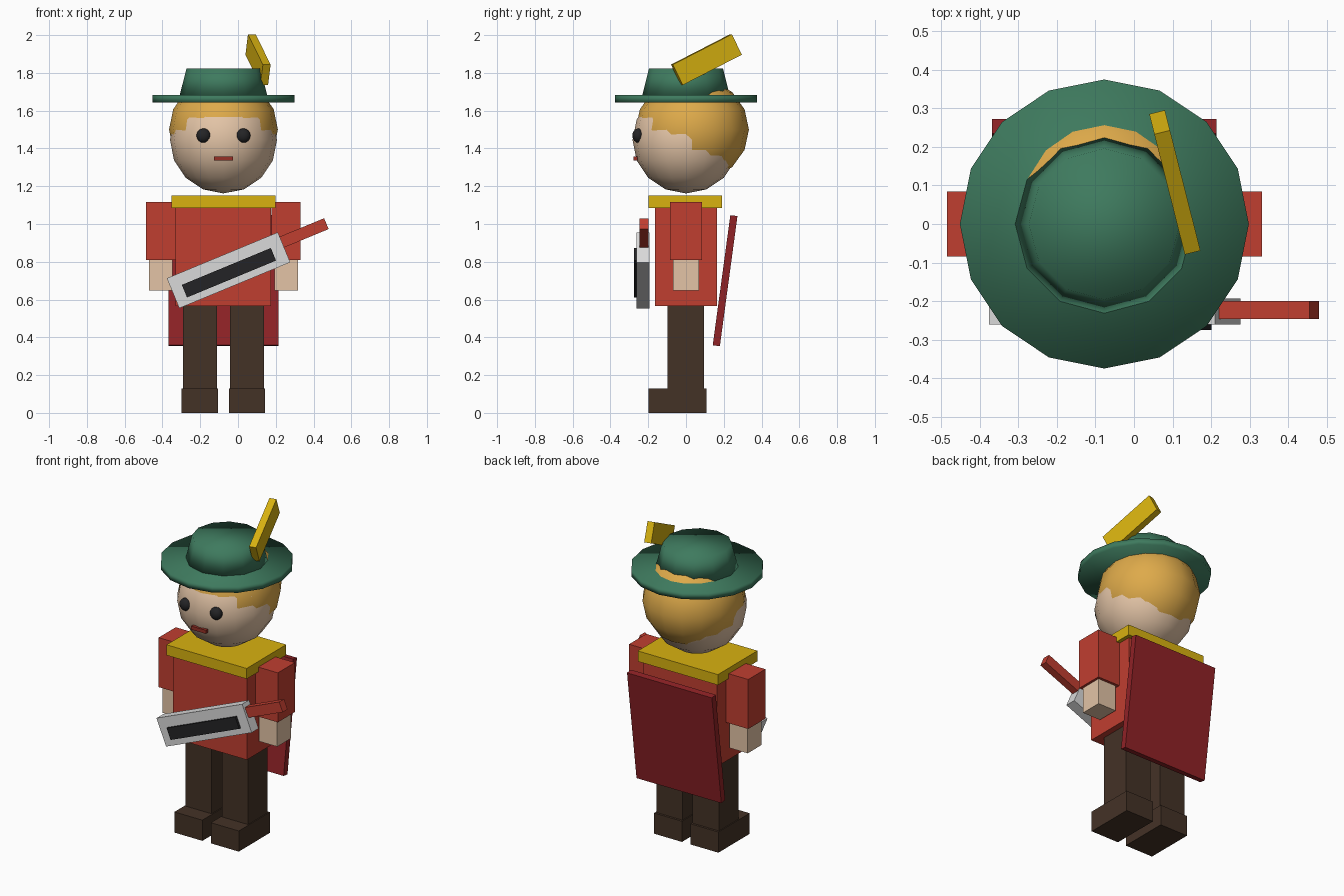
import bpy
from math import radians

cube = bpy.data.objects.get("Cube")
if cube:
    bpy.data.objects.remove(cube, do_unlink=True)

MID = -0.077  # the figure's own centre line


def make_material(name, rgb):
    """Flat material from 0-255 sRGB, stored as linear values."""
    lin = [((c / 255 + 0.055) / 1.055) ** 2.4 if c > 10 else c / 3294 for c in rgb]
    mat = bpy.data.materials.new(name)
    mat.use_nodes = True
    mat.diffuse_color = (*lin, 1)
    bsdf = next(n for n in mat.node_tree.nodes if n.type == "BSDF_PRINCIPLED")
    bsdf.inputs["Base Color"].default_value = (*lin, 1)
    return mat


red = make_material("tunic red", (192, 62, 48))
wine = make_material("cape wine", (144, 34, 38))
green = make_material("hat green", (62, 122, 94))
gold = make_material("gold", (216, 178, 16))
blond = make_material("hair blond", (222, 170, 74))
skin = make_material("skin", (227, 196, 166))
brown = make_material("dark brown", (68, 50, 38))
silver = make_material("silver", (218, 218, 218))
black = make_material("black", (36, 36, 38))
lip = make_material("lip red", (150, 48, 38))


def finish(name, mat, smooth=False):
    obj = bpy.context.object
    obj.name = name
    obj.data.materials.append(mat)
    if smooth:
        bpy.ops.object.shade_smooth()
    return obj


def box(name, mat, centre, size, turn=(0, 0, 0)):
    bpy.ops.mesh.primitive_cube_add(size=1, location=centre,
                                    rotation=[radians(a) for a in turn])
    bpy.context.object.scale = size
    return finish(name, mat)


def ball(name, mat, centre, radii, segments=16, rings=8):
    bpy.ops.mesh.primitive_uv_sphere_add(segments=segments, ring_count=rings,
                                         radius=1, location=centre)
    bpy.context.object.scale = radii
    return finish(name, mat, True)


def cone(name, mat, sides, r_low, r_high, z_low, z_high):
    bpy.ops.mesh.primitive_cone_add(vertices=sides, radius1=r_low, radius2=r_high,
                                    depth=z_high - z_low,
                                    location=(MID, 0, (z_low + z_high) / 2))
    return finish(name, mat, True)


# Torso, collar and cape
box("torso", red, (MID, 0, 0.825), (0.506, 0.33, 0.52))
box("collar", gold, (MID, -0.004, 1.118), (0.55, 0.388, 0.065))
box("cape", wine, (MID, 0.207, 0.7), (0.582, 0.038, 0.695), (-7.7, 0, 0))

# Limbs, one set per side
for side, s in (("right", -1), ("left", 1)):
    box(side + "_arm", red, (MID + s * 0.332, 0, 0.962), (0.154, 0.168, 0.307))
    box(side + "_hand", skin, (MID + s * 0.332, 0, 0.73), (0.124, 0.136, 0.165))
    box(side + "_leg", brown, (MID + s * 0.125, -0.002, 0.345), (0.18, 0.193, 0.44))
    box(side + "_boot", brown, (MID + s * 0.125, -0.045, 0.064), (0.192, 0.306, 0.128))
    ball(side + "_eye", black, (MID + s * 0.105, -0.253, 1.468), (0.038, 0.031, 0.038), 12, 8)

# Head
ball("head", skin, (MID, 0, 1.445), (0.283, 0.283, 0.283))
ball("hair", blond, (MID, 0.033, 1.5), (0.288, 0.3, 0.28))
box("mouth", lip, (MID, -0.267, 1.346), (0.1, 0.02, 0.022))

# Hat with feather
cone("hat_brim", green, 16, 0.375, 0.375, 1.643, 1.682)
cone("hat_crown", green, 12, 0.232, 0.196, 1.68, 1.822)
box("feather", gold, (0.106, 0.108, 1.87), (0.042, 0.36, 0.121), (26.5, 0, 14.2))

# Slanted instrument: plate, dark slot and grip
TILT = (0, -22.5, 0)
box("instrument_body", silver, (-0.05, -0.227, 0.755), (0.636, 0.068, 0.172), TILT)
box("instrument_slot", black, (-0.048, -0.267, 0.742), (0.51, 0.016, 0.072), TILT)
box("instrument_grip", red, (0.35, -0.223, 0.953), (0.255, 0.047, 0.062), TILT)
